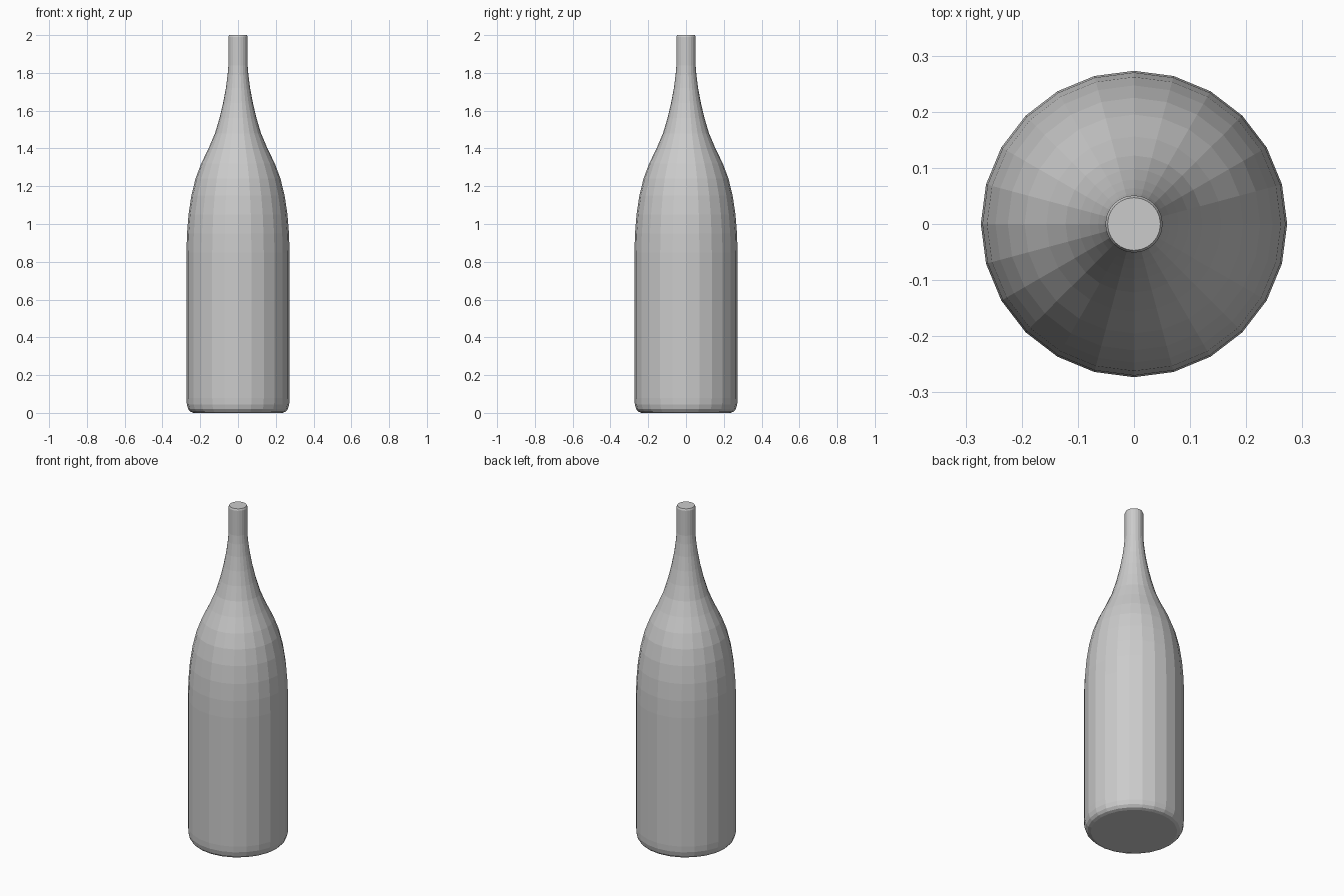
import bpy, bmesh, math

if "Cube" in bpy.data.objects:
    bpy.data.objects.remove(bpy.data.objects["Cube"])

SIDES = 24

# Bottle outline as (radius, height), from base to mouth
profile = [
    (0.235, 0.0), (0.252, 0.006), (0.264, 0.02), (0.271, 0.045),
    (0.273, 0.08), (0.273, 0.85), (0.270, 0.95), (0.262, 1.05),
    (0.247, 1.15), (0.225, 1.24), (0.195, 1.32), (0.156, 1.40),
    (0.122, 1.48), (0.098, 1.56), (0.079, 1.64), (0.064, 1.72),
    (0.055, 1.79), (0.051, 1.84), (0.051, 1.99), (0.047, 2.0),
]

bm = bmesh.new()
rings = []
for r, z in profile:
    rings.append([bm.verts.new((r * math.cos(2 * math.pi * i / SIDES),
                                r * math.sin(2 * math.pi * i / SIDES), z))
                  for i in range(SIDES)])

# Side walls
for low, high in zip(rings, rings[1:]):
    for i in range(SIDES):
        j = (i + 1) % SIDES
        bm.faces.new((low[i], low[j], high[j], high[i]))

# Flat base and closed mouth
bm.faces.new(rings[0][::-1])
bm.faces.new(rings[-1])

mesh = bpy.data.meshes.new("bottle")
bm.to_mesh(mesh)
bm.free()
bottle = bpy.data.objects.new("bottle", mesh)
bpy.context.collection.objects.link(bottle)
